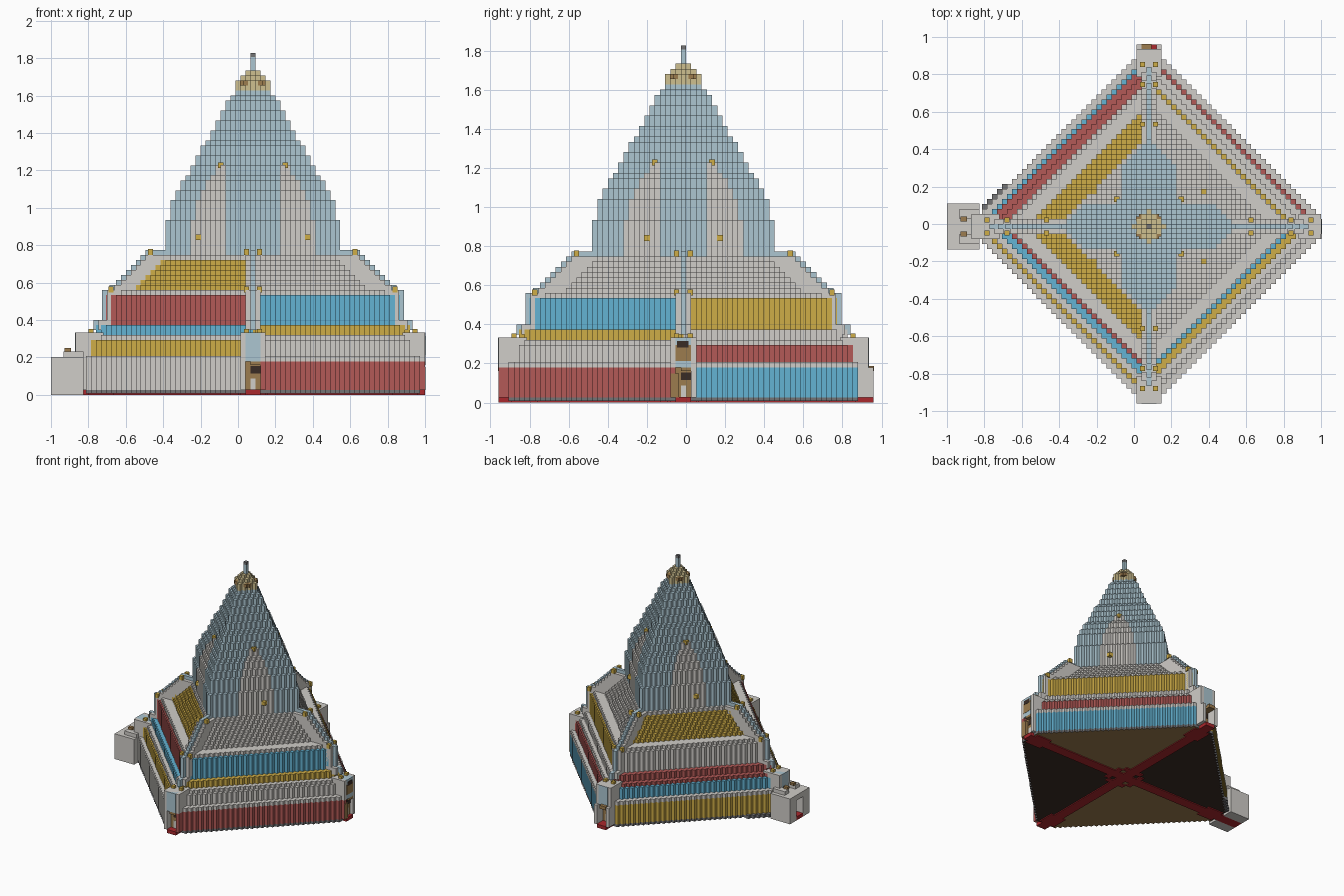
import bpy, bmesh
from mathutils import Vector

cube = bpy.data.objects.get("Cube")
if cube:
    bpy.data.objects.remove(cube, do_unlink=True)

U = 2 / 75                              # block size
CENTRE = Vector((1 - 34.5 * U, -U / 2, 0))
CLIP = 33.5                             # corners are cut off here for the gates
QUADS = [(1, 1), (-1, 1), (-1, -1), (1, -1)]
DIRS = {"left": (1, 0), "back": (0, 1), "right": (-1, 0), "front": (0, -1)}

PALETTE = {
    "stone": "D0CDC8", "pale_blue": "ACC6D1", "yellow": "CFAD47", "red": "B35A57",
    "blue": "64B3D3", "tan": "CFC090", "dark_grey": "737375", "deep_red": "AA282D",
    "brown": "9C7C4E", "dark_brown": "3A2C25",
}
NAMES = list(PALETTE)


def linear(hex_pair):
    c = int(hex_pair, 16) / 255
    return c / 12.92 if c <= 0.04045 else ((c + 0.055) / 1.055) ** 2.4


MATS = []
for name, code in PALETTE.items():
    m = bpy.data.materials.new(name)
    m.use_nodes = True
    rgba = [linear(code[n:n + 2]) for n in (0, 2, 4)] + [1]
    m.diffuse_color = rgba
    shader = m.node_tree.nodes["Principled BSDF"]
    shader.inputs["Base Color"].default_value = rgba
    shader.inputs["Roughness"].default_value = 0.9
    MATS.append(m)


def finish(bm, name):
    """Turn block units into an object with the shared materials."""
    for v in bm.verts:
        v.co = v.co * U + CENTRE
    mesh = bpy.data.meshes.new(name)
    bm.to_mesh(mesh)
    bm.free()
    for m in MATS:
        mesh.materials.append(m)
    bpy.context.collection.objects.link(bpy.data.objects.new(name, mesh))


def face(bm, points, colour, flip):
    f = bm.faces.new([bm.verts.new(p) for p in (reversed(points) if flip else points)])
    f.material_index = NAMES.index(colour)


def diamond(bm, r, z0, z1, colours, bottom=None):
    """Diamond slab with a stair-stepped outline, coloured per quarter."""
    steps = [(r + 0.5, 0)]
    for j in range(r + 1):
        steps += [(r - j + 0.5, j + 0.5), (r - j - 0.5, j + 0.5)]
    steps[-1] = (0, r + 0.5)
    steps = list(dict.fromkeys((min(x, CLIP), min(y, CLIP)) for x, y in steps))
    for (sx, sy), colour in zip(QUADS, colours):
        flip = sx * sy < 0
        pts = [(x * sx, y * sy) for x, y in steps]
        cap = [(0, 0)] + pts
        face(bm, [(x, y, z1) for x, y in cap], colour, flip)
        face(bm, [(x, y, z0) for x, y in cap],
             bottom[flip] if bottom else colour, not flip)
        for a, b in zip(pts, pts[1:]):
            face(bm, [(*a, z0), (*b, z0), (*b, z1), (*a, z1)], colour, flip)


def box(bm, lo, hi, colour):
    geo = bmesh.ops.create_cube(bm, size=1)["verts"]
    lo, hi = Vector(lo), Vector(hi)
    for v in geo:
        v.co = Vector(v.co[n] * (hi[n] - lo[n]) + (hi[n] + lo[n]) / 2 for n in range(3))
    for f in {f for v in geo for f in v.link_faces}:
        f.material_index = NAMES.index(colour)


def block(bm, x, y, z, colour, half=0.5):
    box(bm, (x - half, y - half, z), (x + half, y + half, z + half * 2), colour)


def arm_box(bm, d, r0, r1, s0, s1, z0, z1, colour):
    """Box from r0 to r1 along a corner direction and s0 to s1 across it."""
    a = [d[0] * r0 - d[1] * s0, d[1] * r0 + d[0] * s0]
    b = [d[0] * r1 - d[1] * s1, d[1] * r1 + d[0] * s1]
    box(bm, [min(p) for p in zip(a, b)] + [z0], [max(p) for p in zip(a, b)] + [z1], colour)


# Stepped base: bottom, top, radius, colour of each quarter
S, Y, R, B = "stone", "yellow", "red", "blue"
TIERS = [
    (1, 6.7, 36, (B, Y, S, R)),
    (6.7, 7.8, 36, (S, S, S, S)),
    (7.8, 11, 34, (R, B, Y, S)),
    (11, 12, 33, (S, R, S, S)),
    (12, 14, 31, (S, R, B, Y)),
    (14, 20, 29, (Y, S, R, B)),
    (20, 21, 28, (S, S, S, S)),
]
bm = bmesh.new()
diamond(bm, 36, 0.25, 1, ["dark_grey"] * 4, bottom=("brown", "dark_brown"))
for z0, z1, r, colours in TIERS:
    diamond(bm, r, z0, z1, colours)
for n in range(7):
    diamond(bm, 24 - n, 21 + n, 22 + n, (S, Y, Y, S) if n < 6 else (S,) * 4)
for n in range(5):
    block(bm, n - 33, 4 + n, 0.1, "dark_grey")
finish(bm, "stepped_base")


# Spire with a pointed stone gable set flush into every side
def spire_radius(k):
    return round(17.2 - (k - 28) * 0.1 if k < 37 else 16.3 - (k - 37) * 0.56)


spire, gables = bmesh.new(), bmesh.new()
for k in range(28, 61):
    r = spire_radius(k)
    diamond(spire, r, k, k + 1, ["pale_blue"] * 4)
    for x in range(6, 14):
        if k < 46 and 5 <= r - x <= 12:
            for sx, sy in QUADS:
                block(gables, x * sx, (r - x) * sy, k, "stone", 0.52)
finish(spire, "spire")
finish(gables, "gables")

bm = bmesh.new()
for sx, sy in QUADS:
    for x, y, z in ((6.5, 5.5, 45.5), (11, 7, 31)):
        block(bm, x * sx, y * sy, z, "yellow", 0.55)
finish(bm, "gable_ornaments")

# Crown and mast
bm = bmesh.new()
for k, r in ((61, 3), (62, 3), (63, 2), (64, 1)):
    diamond(bm, r, k, k + 1, ["tan"] * 4)
for d in DIRS.values():
    for s in (-2, 1):
        arm_box(bm, d, 1, 2.55, s, s + 1, 62, 63, "brown")
finish(bm, "crown")
bm = bmesh.new()
box(bm, (-0.5, -0.5, 65), (0.5, 0.5, 67.7), "pale_blue")
box(bm, (-0.5, -0.5, 67.7), (0.5, 0.5, 68.5), "dark_grey")
finish(bm, "mast")

# Ridges running up the four corners
bm = bmesh.new()
levels = [(13, 15, 32), (15, 21, 30.3), (21, 22, 28.8)]
levels += [(22 + n, 23 + n, 27.5 - n) for n in range(7)]
for d in DIRS.values():
    for z0, z1, r in levels:
        arm_box(bm, d, 8, r, -0.5, 0.5, z0, z1, "pale_blue")
        if z0 < 28:
            for s in (-1.5, 0.5):
                arm_box(bm, d, 8, r - 1, s, s + 1, z0, z1, "stone")
    for r, z in ((33, 12), (29, 20.5), (21, 28)):
        for s in (-1.8, 0.8):
            arm_box(bm, d, r - 1, r, s, s + 1, z, z + 1.2, "yellow")
finish(bm, "corner_ridges")

# Gate towers at the corners; pillars next to the red wall share its colour
REACH = {"left": 34.5, "back": 36.5, "right": 35.6, "front": 35.5}
RED_PILLARS = {("left", -1), ("front", 1)}
for side, d in DIRS.items():
    end = REACH[side]
    top_end = end - 1 if side == "back" else end
    bm = bmesh.new()
    for s in (-1, 1):
        colour = "red" if (side, s) in RED_PILLARS else "stone"
        arm_box(bm, d, 30, end, s * 1.5, s * 2.5, 1, 6.7, colour)
    arm_box(bm, d, 30, top_end, -2.5, 2.5, 6.7, 12.5, "stone")
    arm_box(bm, d, 30, 33.6, -1.5, 1.5, 1, 6.7, "brown")
    arm_box(bm, d, 31, 33.7, -0.5, 1.5, 4.3, 5.8, "dark_brown")
    arm_box(bm, d, 31, 33.7, -0.5, 0.5, 1, 3.3, "stone")
    arm_box(bm, d, 31, top_end + 0.1, -1.5, 1.5, 6.7, 12.5, "pale_blue")
    if side == "left":
        arm_box(bm, d, 31, end + 0.15, -1.5, 1.5, 8, 11, "brown")
        arm_box(bm, d, 31, end + 0.2, -1.2, 1, 10.6, 11.8, "dark_brown")
        arm_box(bm, d, 33, end + 0.1, -2.5, -0.8, 1, 5.6, "brown")
    if side != "right":
        arm_box(bm, d, 31, end + 0.1, -0.5, 1.5, 6, 7, "brown")
    finish(bm, side + "_gate_tower")

# Porch in front of the right corner
d = DIRS["right"]
porch_end = (CENTRE.x + 1) / U
bm = bmesh.new()
for s in (-1, 1):
    arm_box(bm, d, 34, porch_end, s * 1.5, s * 4.6, 0, 7.6, "stone")
    arm_box(bm, d, 34, 38, s * 1.5, s * 3.5, 7.6, 8.7, "stone")
    arm_box(bm, d, 36.5, 37.8, s, s * 2, 8.7, 9.4, "brown")
arm_box(bm, d, 34, porch_end, -1.5, 1.5, 6, 7.6, "stone")
finish(bm, "right_porch")

# Red walkways crossing under the base, with a ring at the middle
bm = bmesh.new()
for side, d in DIRS.items():
    end = porch_end if side == "right" else REACH[side]
    arm_box(bm, d, 0, end, -1.5, 1.5, 0, 1.05, "deep_red")
    arm_box(bm, d, 28, CLIP - 0.5, -2.5, 2.5, 0, 0.6, "deep_red")
    arm_box(bm, d, 3, 4.5, -3, 3, 0, 0.6, "deep_red")
finish(bm, "walkways")
